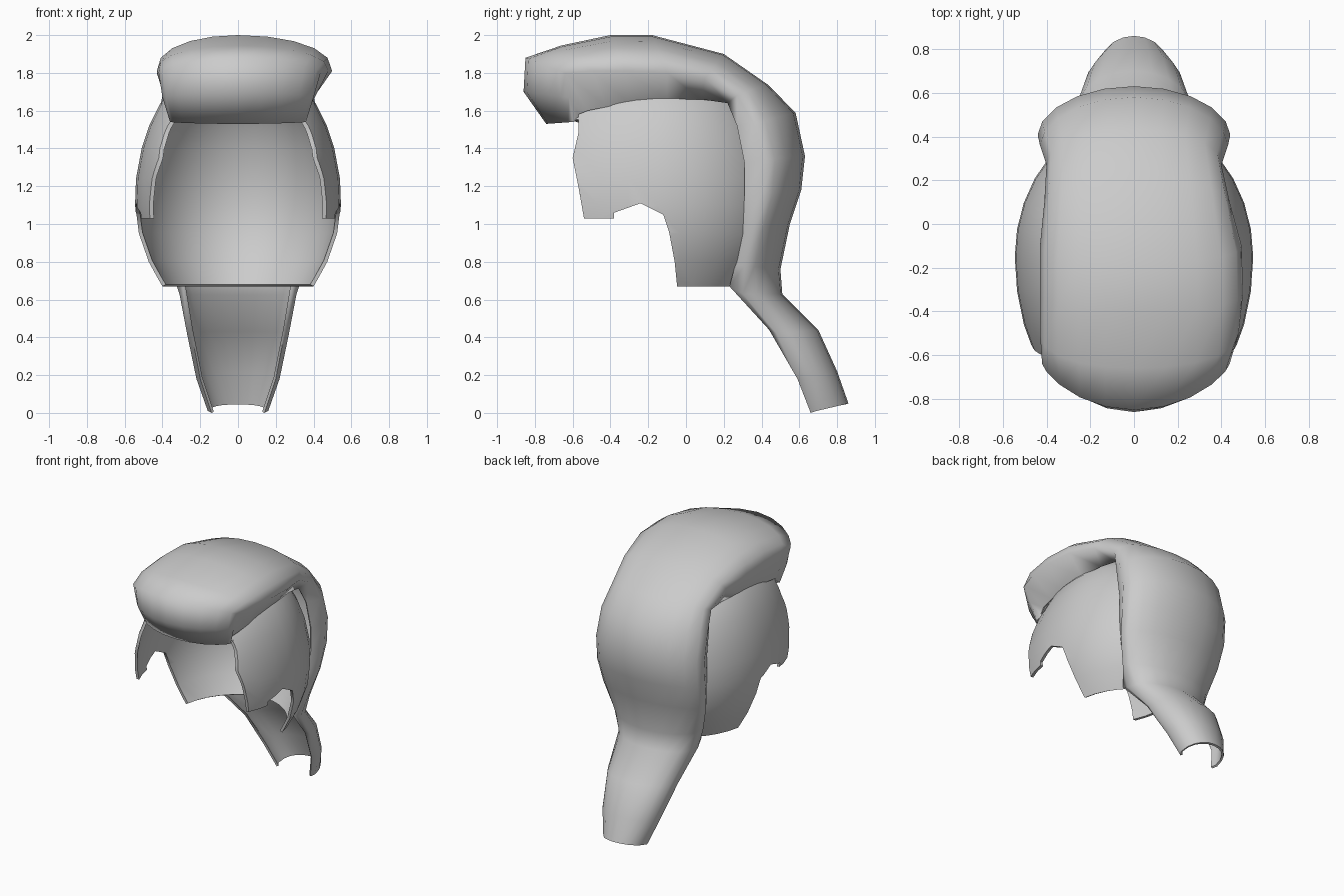
import bpy
import bmesh
from math import sin, cos, pi, radians

default_cube = bpy.data.objects.get("Cube")
if default_cube:
    bpy.data.objects.remove(default_cube, do_unlink=True)

# Single matte grey for the whole hairpiece
grey = bpy.data.materials.new("hair_grey")
grey.use_nodes = True
grey.diffuse_color = (0.6, 0.6, 0.6, 1)
shader = grey.node_tree.nodes["Principled BSDF"]
shader.inputs["Base Color"].default_value = grey.diffuse_color
shader.inputs["Roughness"].default_value = 0.8


def add_object(name, bm):
    mesh = bpy.data.meshes.new(name)
    bm.to_mesh(mesh)
    bm.free()
    mesh.materials.append(grey)
    obj = bpy.data.objects.new(name, mesh)
    bpy.context.collection.objects.link(obj)
    return obj


def loft(name, rows, closed=False):
    """Skin a list of equally long point rows with quads."""
    bm = bmesh.new()
    rings = [[bm.verts.new(point) for point in row] for row in rows]
    count = len(rings[0])
    for low, high in zip(rings, rings[1:]):
        for j in range(count if closed else count - 1):
            k = (j + 1) % count
            bm.faces.new((low[j], low[k], high[k], high[j]))
    if closed:
        bm.faces.new(rings[-1])
    return add_object(name, bm)


def thicken(obj, thickness):
    solid = obj.modifiers.new("thickness", "SOLIDIFY")
    solid.thickness = thickness
    solid.offset = -1


def finish(obj, angle):
    """Apply the modifiers and smooth the shading."""
    bpy.context.view_layer.update()
    graph = bpy.context.evaluated_depsgraph_get()
    mesh = bpy.data.meshes.new_from_object(obj.evaluated_get(graph), depsgraph=graph)
    obj.modifiers.clear()
    obj.data = mesh
    bpy.ops.object.select_all(action="DESELECT")
    obj.select_set(True)
    bpy.context.view_layer.objects.active = obj
    bpy.ops.object.shade_smooth_by_angle(angle=radians(angle))


# Outer hair: crown (y, z), widest crease (x, y, z), tucked edge (y, z)
sections = [
    (-.52, 1.57, .35, -.5, 1.57, -.48, 1.58),
    (-.74, 1.53, .36, -.6, 1.54, -.57, 1.55),
    (-.86, 1.7, .4, -.62, 1.67, -.57, 1.58),
    (-.85, 1.88, .42, -.64, 1.8, -.52, 1.6),
    (-.66, 1.945, .43, -.5, 1.81, -.42, 1.62),
    (-.4, 2, .43, -.32, 1.81, -.3, 1.64),
    (-.18, 2, .43, -.1, 1.8, -.1, 1.66),
    (.2, 1.9, .41, .1, 1.77, .08, 1.66),
    (.43, 1.74, .4, .27, 1.68, .22, 1.64),
    (.58, 1.59, .43, .36, 1.53, .27, 1.52),
    (.63, 1.36, .44, .41, 1.34, .31, 1.32),
    (.61, 1.18, .44, .4, 1.16, .31, 1.15),
    (.55, 1, .42, .36, .98, .3, .98),
    (.5, .76, .36, .31, .78, .26, .78),
    (.51, .63, .31, .3, .63, .23, .67),
    (.7, .44, .27, .48, .42, .44, .44),
    (.8, .22, .22, .63, .18, .59, .18),
    (.86, .05, .16, .69, .01, .66, 0),
]
STEPS = 5


def hair_row(section):
    crown_y, crown_z, width, crease_y, crease_z, edge_y, edge_z = section
    # The sweep overhangs further on the left side of the head
    overhang = 0
    if crease_z > 1.7:
        overhang = .07 * max(0, 1 - ((crease_y + .25) / .45) ** 2)
    # Rounded nose in front, slightly pointed flare behind, fuller tail
    fullness = .85
    if crown_y < -.7:
        fullness = 1.5
    elif .7 < crown_z < 1.7:
        fullness = 1.1
    tuck = .05 if edge_z > .7 else .02
    row = [(tuck - width, edge_y, edge_z)]
    for step in range(-STEPS, STEPS + 1):
        turn = step / STEPS * pi / 2
        rise = max(0, cos(turn)) ** fullness
        reach = width + (overhang if step > 0 else 0)
        row.append((reach * sin(turn),
                    crease_y + (crown_y - crease_y) * rise,
                    crease_z + (crown_z - crease_z) * rise))
    row.append((width - tuck, edge_y, edge_z))
    return row


hair = loft("swept_hair_and_tail", [hair_row(s) for s in sections])
thicken(hair, .015)
finish(hair, 85)

# Inner cap: egg-shaped rings, longer to the front than to the back
CENTRE_Y, FRONT, BACK, WIDEST = -.15, .8, .64, .54
levels = [(.67, .41), (.8, .48), (.95, .53), (1.1, .545), (1.24, .54),
          (1.4, .51), (1.52, .47), (1.64, .41), (1.75, .31), (1.82, .18), (1.84, .05)]


def cap_ring(level, sides=32):
    z, width = level
    ring = []
    for i in range(sides):
        turn = 2 * pi * i / sides
        depth = (BACK if sin(turn) > 0 else FRONT) * width / WIDEST
        ring.append((width * cos(turn), CENTRE_Y + depth * sin(turn), z))
    return ring


cap = loft("side_panels_and_inner_cap", [cap_ring(v) for v in levels], closed=True)
thicken(cap, .02)

# Side outline that opens the face and shapes the sideburns
outline = [(.9, 2.2), (-.57, 2.2), (-.57, 1.48), (-.6, 1.35), (-.57, 1.2),
           (-.54, 1.03), (-.38, 1.03), (-.38, 1.06), (-.24, 1.11), (-.12, 1.05),
           (-.09, .96), (-.06, .8), (-.04, .6), (.9, .6)]
bm = bmesh.new()
face = bm.faces.new([bm.verts.new((-1, y, z)) for y, z in outline])
side = bmesh.ops.extrude_face_region(bm, geom=[face])
moved = [v for v in side["geom"] if isinstance(v, bmesh.types.BMVert)]
bmesh.ops.translate(bm, verts=moved, vec=(2, 0, 0))
bmesh.ops.recalc_face_normals(bm, faces=bm.faces)
cutter = add_object("outline_cutter", bm)
cutter.hide_render = True

trim = cap.modifiers.new("face_opening", "BOOLEAN")
trim.operation = "INTERSECT"
trim.solver = "EXACT"
trim.object = cutter
finish(cap, 50)
bpy.data.objects.remove(cutter, do_unlink=True)
